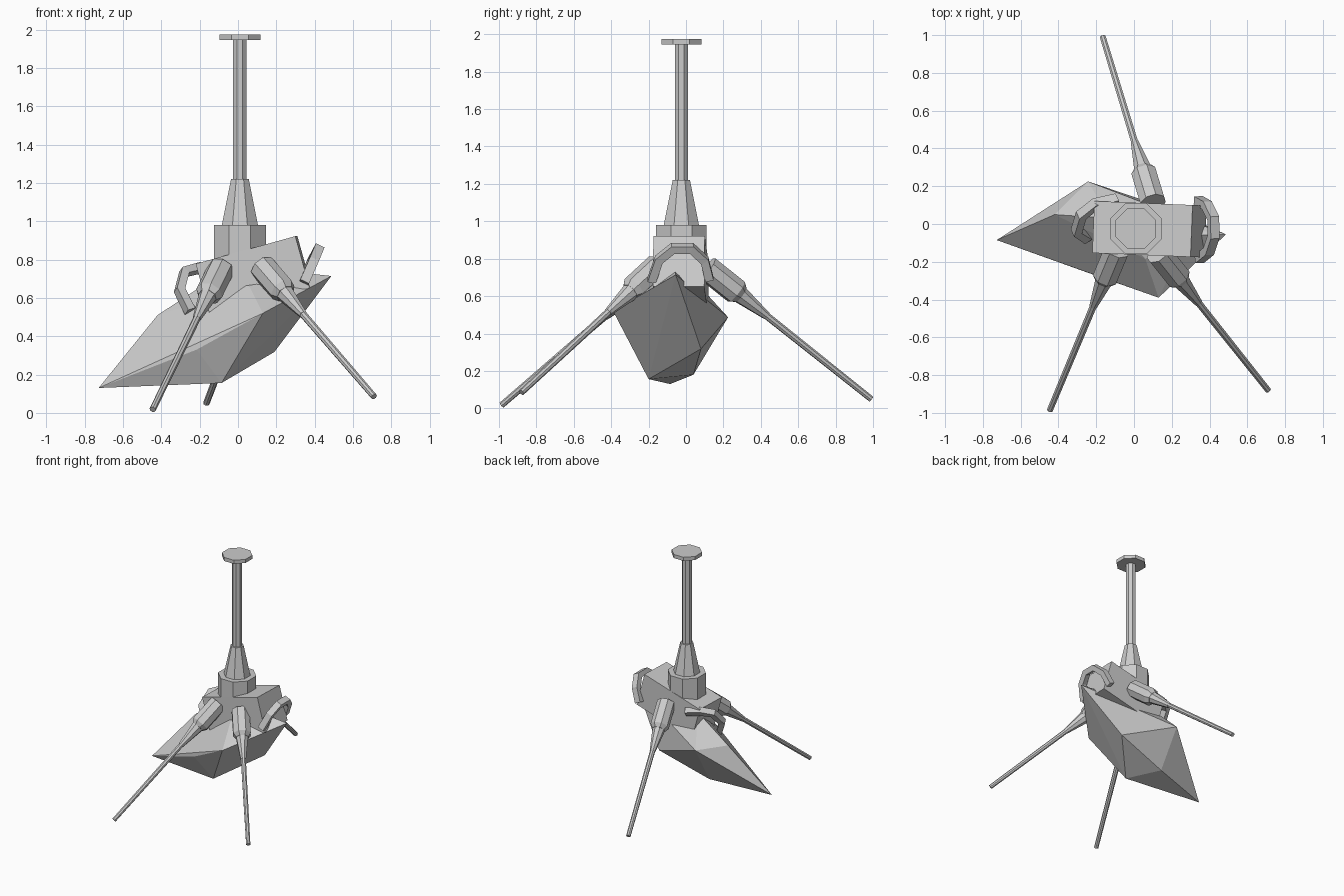
import bpy, bmesh, math
from mathutils import Vector, Matrix

if "Cube" in bpy.data.objects:
    bpy.data.objects.remove(bpy.data.objects["Cube"])

def finish(name, bm):
    bmesh.ops.recalc_face_normals(bm, faces=bm.faces)
    me = bpy.data.meshes.new(name)
    bm.to_mesh(me)
    bm.free()
    ob = bpy.data.objects.new(name, me)
    bpy.context.collection.objects.link(ob)
    return ob

def skin_rings(bm, rings):
    # bridge successive vertex rings and cap both ends
    n = len(rings[0])
    for a, b in zip(rings, rings[1:]):
        for i in range(n):
            j = (i + 1) % n
            bm.faces.new((a[i], a[j], b[j], b[i]))
    bm.faces.new(rings[0][::-1])
    bm.faces.new(rings[-1])

def turned(name, start, direction, profile, sides=8):
    # stepped round part: profile is (distance, radius) along direction
    rot = Vector(direction).to_track_quat('Z', 'Y').to_matrix()
    bm = bmesh.new()
    rings = []
    for d, r in profile:
        ring = []
        for i in range(sides):
            t = 2 * math.pi * (i + 0.5) / sides
            ring.append(bm.verts.new(Vector(start) + rot @ Vector((r * math.cos(t), r * math.sin(t), d))))
        rings.append(ring)
    skin_rings(bm, rings)
    return finish(name, bm)

def handle(name, path, inward, w=0.045):
    # square bar swept along a bent path
    pts = [Vector(p) for p in path]
    bm = bmesh.new()
    normal = (pts[2] - pts[0]).cross(pts[-1] - pts[2]).normalized()
    rings = []
    for i, p in enumerate(pts):
        tan = (pts[min(i + 1, len(pts) - 1)] - pts[max(i - 1, 0)]).normalized()
        side = tan.cross(normal).normalized()
        rings.append([bm.verts.new(p + side * a * w / 2 + normal * b * inward / 2)
                      for a, b in ((-1, -1), (1, -1), (1, 1), (-1, 1))])
    skin_rings(bm, rings)
    return finish(name, bm)

# tilted central block
bm = bmesh.new()
bmesh.ops.create_cube(bm, size=1)
m = (Matrix.Translation((0.082, -0.028, 0.715)) @ Matrix.Rotation(math.radians(-2.3), 4, 'Z')
     @ Matrix.Rotation(math.radians(-15.5), 4, 'Y') @ Matrix.Diagonal((0.54, 0.275, 0.28, 1)))
bmesh.ops.transform(bm, matrix=m, verts=bm.verts)
finish("central_block", bm)

# upright mast: collar, cone, rod and top disc
base = (0.01, -0.025, 0)
turned("mast_collar", base, (0, 0, 1), [(0.72, 0.146), (0.98, 0.146)])
turned("mast_cone", base, (0, 0, 1), [(0.97, 0.104), (1.22, 0.05)])
turned("mast_rod", base, (0, 0, 1), [(1.2, 0.038), (1.95, 0.038)])
turned("mast_top_disc", base, (0, 0, 1), [(1.945, 0.116), (1.975, 0.116)])

# three splayed legs: (socket end, foot)
legs = {
    "front_right_leg": ((0.24, -0.29, 0.63), (0.71, -0.88, 0.085)),
    "front_left_leg": ((-0.155, -0.29, 0.615), (-0.445, -0.985, 0.018)),
    "back_leg": ((0.05, 0.28, 0.615), (-0.165, 0.99, 0.05)),
}
for name, (mid, foot) in legs.items():
    d = Vector(foot) - Vector(mid)
    n = d.length
    turned(name + "_socket", mid, d, [(-0.22, 0.071), (-0.015, 0.071), (0.015, 0.05)])
    turned(name + "_taper", mid, d, [(0.0, 0.05), (0.2, 0.022)])
    turned(name + "_rod", mid, d, [(0.19, 0.02), (n, 0.017)])

# bent handles at both ends of the block
handle("right_handle", [(0.34, 0.125, 0.69), (0.385, 0.1, 0.79), (0.42, 0.03, 0.855),
                        (0.42, -0.07, 0.855), (0.395, -0.145, 0.795), (0.345, -0.185, 0.68)], 0.05)
handle("left_handle", [(-0.09, 0.13, 0.73), (-0.205, 0.105, 0.755), (-0.28, 0.045, 0.735),
                       (-0.305, -0.04, 0.64), (-0.25, -0.075, 0.53)], 0.05)

# faceted crystal slung under the block
corners = [(-0.727, -0.085, 0.13), (0.13, -0.39, 0.52), (-0.086, -0.2, 0.156),
           (0.19, 0.08, 0.318), (-0.24, 0.04, 0.18), (-0.243, 0.225, 0.487),
           (0.487, -0.055, 0.714), (-0.42, 0.05, 0.51), (-0.216, -0.268, 0.33),
           (0.06, -0.185, 0.66), (-0.13, 0.03, 0.70), (0.3, -0.06, 0.735)]
bm = bmesh.new()
vs = [bm.verts.new(c) for c in corners]
res = bmesh.ops.convex_hull(bm, input=vs)
loose = [v for v in bm.verts if not v.link_faces]
bmesh.ops.delete(bm, geom=loose, context='VERTS')
bmesh.ops.dissolve_limit(bm, angle_limit=math.radians(3), verts=bm.verts, edges=bm.edges)
finish("crystal", bm)
